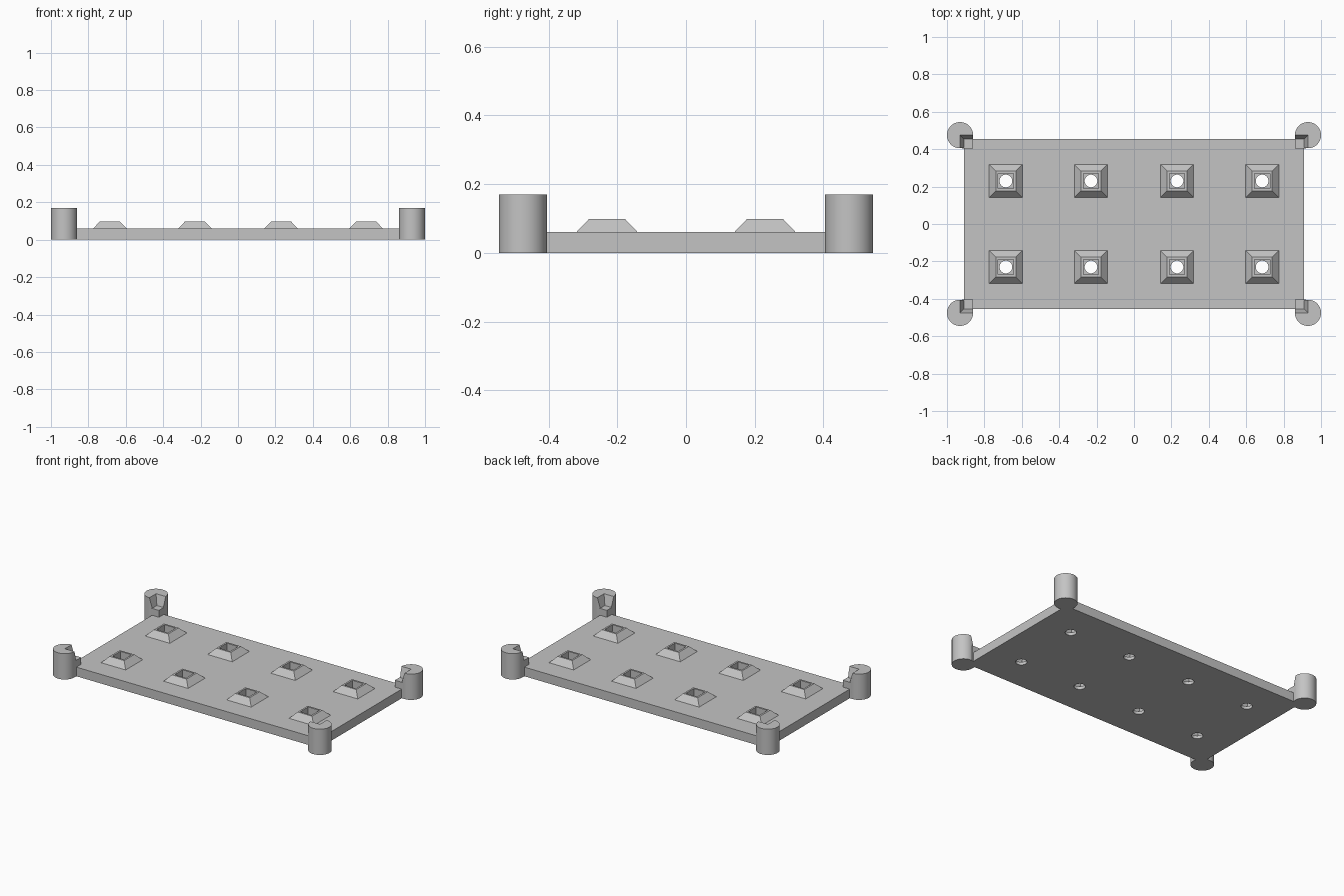
import bpy, bmesh, math
from mathutils import Matrix

if "Cube" in bpy.data.objects:
    bpy.data.objects.remove(bpy.data.objects["Cube"])

grey = bpy.data.materials.new("light_grey")
grey.diffuse_color = (0.55, 0.55, 0.55, 1)
grey.use_nodes = True
grey.node_tree.nodes["Principled BSDF"].inputs["Base Color"].default_value = grey.diffuse_color


def box(bm, bottom, top, z0, z1):
    """Six-sided block; bottom and top are (x0, x1, y0, y1), so sides may slope."""
    rings = []
    for (x0, x1, y0, y1), z in ((bottom, z0), (top, z1)):
        rings.append([bm.verts.new((x, y, z)) for x, y in ((x0, y0), (x1, y0), (x1, y1), (x0, y1))])
    lo, hi = rings
    bm.faces.new(lo[::-1])
    bm.faces.new(hi)
    for i in range(4):
        j = (i + 1) % 4
        bm.faces.new((lo[i], lo[j], hi[j], hi[i]))


def cylinder(bm, x, y, r, z0, z1, n):
    bmesh.ops.create_cone(bm, cap_ends=True, segments=n, radius1=r, radius2=r, depth=z1 - z0,
                          matrix=Matrix.Translation((x, y, (z0 + z1) / 2)))


def square(x, y, h):
    return (x - h, x + h, y - h, y + h)


def make(name, bm):
    mesh = bpy.data.meshes.new(name)
    bm.to_mesh(mesh)
    bm.free()
    mesh.materials.append(grey)
    ob = bpy.data.objects.new(name, mesh)
    bpy.context.collection.objects.link(ob)
    return ob


def combine(ob, other, operation):
    mod = ob.modifiers.new(operation, 'BOOLEAN')
    mod.object, mod.operation, mod.solver = other, operation, 'EXACT'
    bpy.context.view_layer.objects.active = ob
    bpy.ops.object.modifier_apply(modifier=mod.name)
    bpy.data.objects.remove(other)


def smooth(ob):
    bpy.ops.object.select_all(action='DESELECT')
    ob.select_set(True)
    bpy.context.view_layer.objects.active = ob
    bpy.ops.object.shade_smooth_by_angle(angle=math.radians(30))


# Base plate, raised studs, square pockets and round through-holes
plate_bm, studs, pockets, holes = (bmesh.new() for _ in range(4))
rect = (-0.91, 0.91, -0.455, 0.455)
box(plate_bm, rect, rect, 0, 0.06)
for x in (-0.685, -0.23, 0.23, 0.685):
    for y in (-0.23, 0.23):
        box(studs, square(x, y, 0.099), square(x, y, 0.053), 0.05, 0.098)
        box(pockets, square(x, y, 0.041), square(x, y, 0.041), 0.02, 0.2)
        cylinder(holes, x, y, 0.034, -0.05, 0.04, 32)
plate = make("base_plate", plate_bm)
combine(plate, make("studs", studs), 'UNION')
combine(plate, make("pocket_cutter", pockets), 'DIFFERENCE')
combine(plate, make("hole_cutter", holes), 'DIFFERENCE')
smooth(plate)

# Corner post: round, with a sloped notch over a square seat, mirrored to four corners
post_bm, notch, seat = (bmesh.new() for _ in range(3))
cylinder(post_bm, 0.93, 0.475, 0.07, 0, 0.17, 64)
box(notch, (0.8, 0.91, 0.35, 0.455), (0.8, 0.936, 0.35, 0.481), 0.105, 0.19)
seat_rect = (0.86, 0.92, 0.405, 0.465)
box(seat, seat_rect, seat_rect, 0, 0.105)
posts = make("corner_posts", post_bm)
combine(posts, make("seat", seat), 'UNION')
combine(posts, make("notch_cutter", notch), 'DIFFERENCE')
mirror = posts.modifiers.new("mirror", 'MIRROR')
mirror.use_axis = (True, True, False)
bpy.context.view_layer.objects.active = posts
bpy.ops.object.modifier_apply(modifier="mirror")
smooth(posts)
